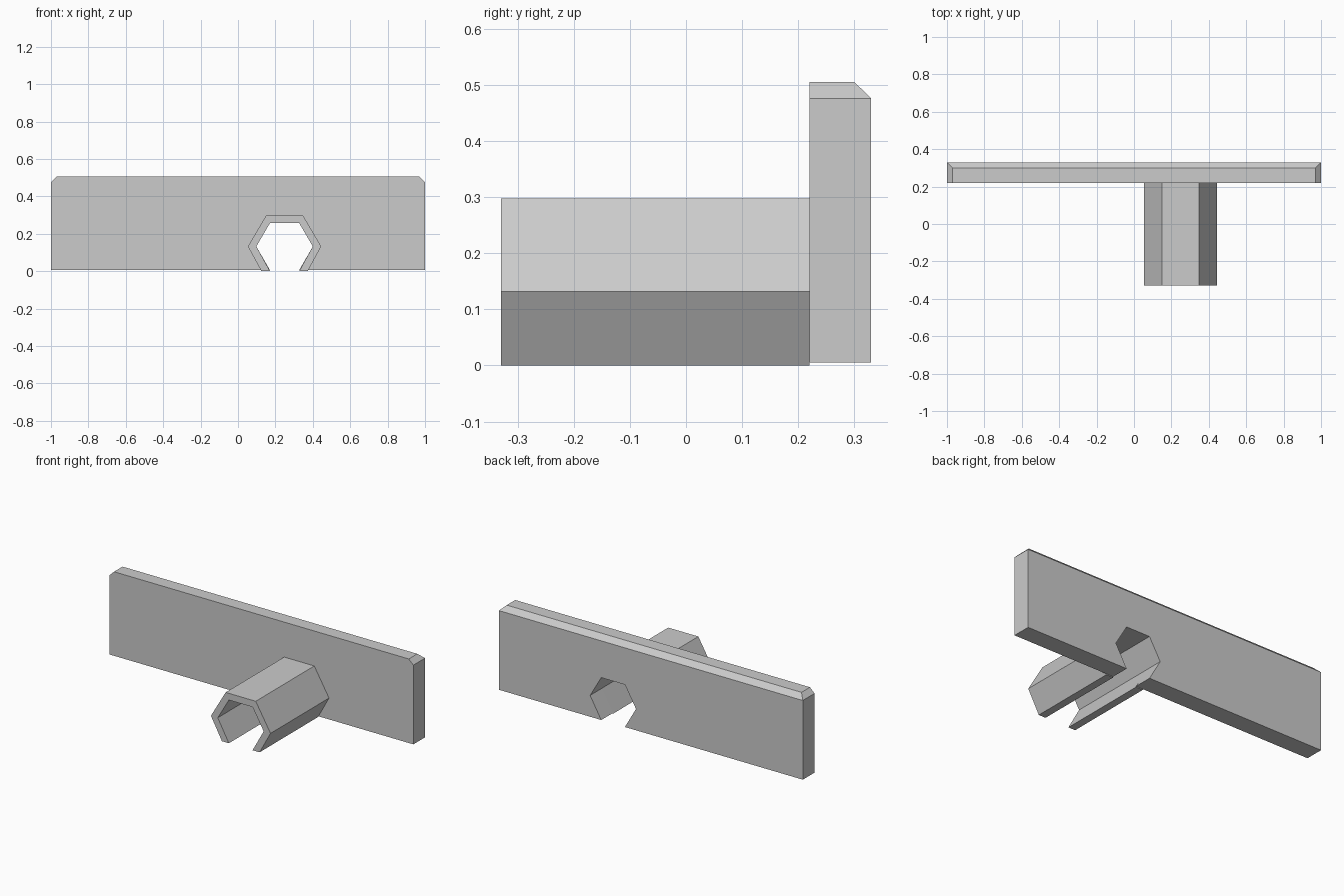
import bpy, bmesh

cube = bpy.data.objects.get("Cube")
if cube:
    bpy.data.objects.remove(cube)

grey = bpy.data.materials.new("light grey")
grey.use_nodes = True
colour = (0.6, 0.6, 0.6, 1)
grey.diffuse_color = colour
grey.node_tree.nodes["Principled BSDF"].inputs["Base Color"].default_value = colour

FRONT, JOINT, BACK = -0.33, 0.22, 0.33
CX, MID = 0.249, 0.132          # axis of the hexagonal tube


def open_hexagon(side, shoulder, top, foot, bottom):
    """Hexagon outline, open below, running from left foot to right foot."""
    half = [(foot, bottom), (side, MID), (shoulder, top)]
    return [(CX - x, z) for x, z in half] + [(CX + x, z) for x, z in reversed(half)]


def prism(outline, y0, y1):
    """Extrude an x-z outline along y."""
    bm = bmesh.new()
    face = bm.faces.new([bm.verts.new((x, y0, z)) for x, z in outline])
    new = bmesh.ops.extrude_face_region(bm, geom=[face], use_keep_orig=True)["geom"]
    for v in new:
        if isinstance(v, bmesh.types.BMVert):
            v.co.y = y1
    return bm


def finish(bm, name):
    bmesh.ops.recalc_face_normals(bm, faces=bm.faces)
    mesh = bpy.data.meshes.new(name)
    bm.to_mesh(mesh)
    bm.free()
    mesh.materials.append(grey)
    bpy.context.collection.objects.link(bpy.data.objects.new(name, mesh))


# Board with an open hexagonal notch through it
BASE, SHOULDER, TOP, CHAMFER = 0.005, 0.476, 0.505, 0.03
notch = open_hexagon(0.151, 0.078, 0.257, 0.078, BASE)
board = prism([(-1, BASE)] + notch + [(1, BASE), (1, SHOULDER), (-1, SHOULDER)],
              JOINT, BACK)

# Mitred chamfer along the top: ends and back slope in, front stays flush
board.normal_update()
cap = [f for f in board.faces if all(v.co.z > SHOULDER - 0.001 for v in f.verts)]
for v in bmesh.ops.extrude_face_region(board, geom=cap)["geom"]:
    if isinstance(v, bmesh.types.BMVert):
        v.co.x *= 1 - CHAMFER
        v.co.y = min(v.co.y, BACK - CHAMFER)
        v.co.z = TOP
bmesh.ops.recalc_face_normals(board, faces=board.faces)
bmesh.ops.dissolve_limit(board, angle_limit=0.01, verts=board.verts, edges=board.edges)
finish(board, "board")

# Hexagonal clip tube, slotted along its underside
outer = open_hexagon(0.196, 0.099, 0.297, 0.124, 0)
inner = open_hexagon(0.151, 0.078, 0.257, 0.078, 0)
finish(prism(outer + inner[::-1], FRONT, JOINT), "clip_tube")
